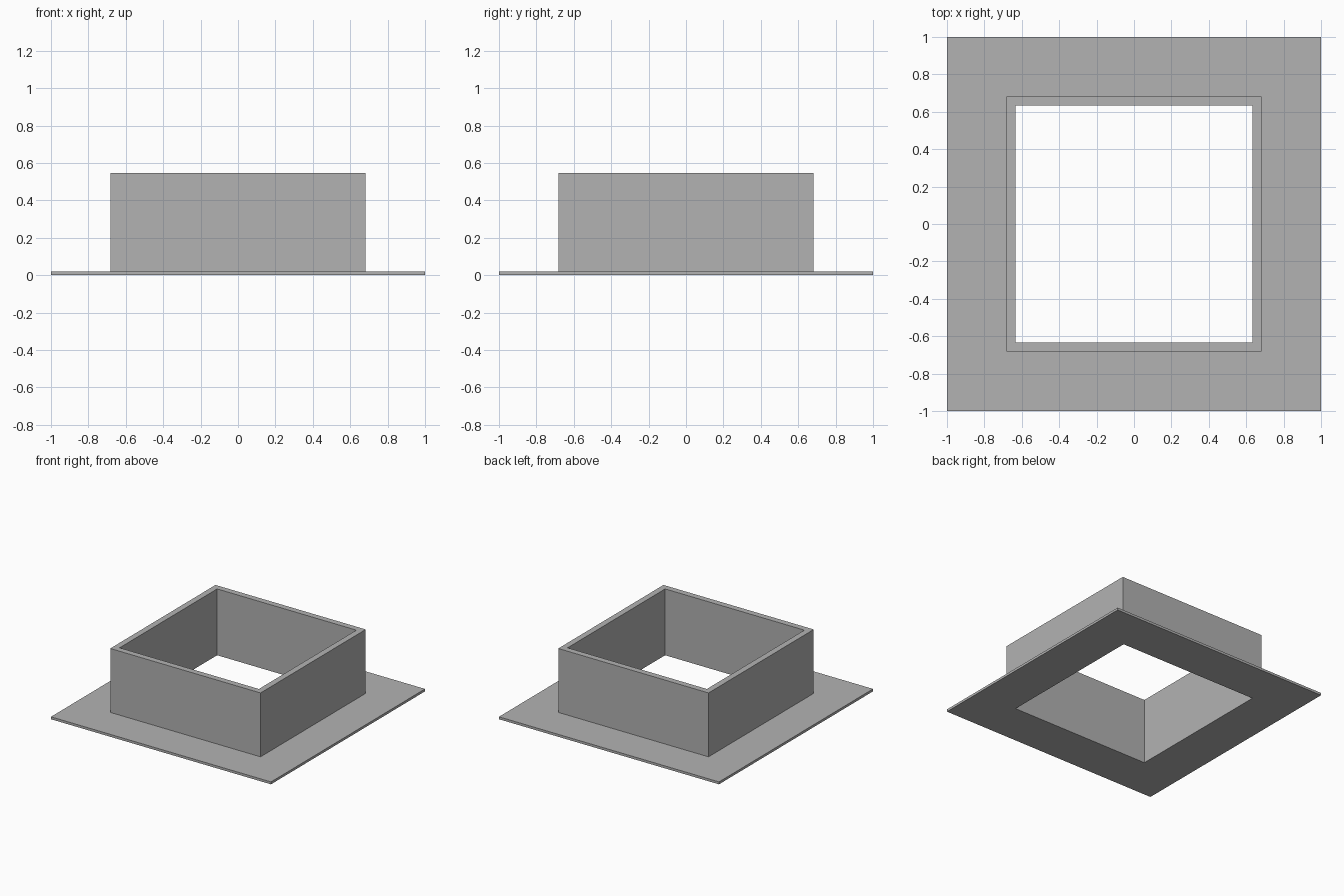
import bpy
import bmesh

cube = bpy.data.objects.get("Cube")
if cube:
    bpy.data.objects.remove(cube, do_unlink=True)

# Plain grey finish
grey = bpy.data.materials.new("plain_grey")
grey.use_nodes = True
colour = (0.448, 0.448, 0.448, 1)
grey.diffuse_color = colour
grey.node_tree.nodes["Principled BSDF"].inputs["Base Color"].default_value = colour

# Key sizes
flange_half, outer_half, inner_half = 1.0, 0.683, 0.633
flange_top, collar_top = 0.02, 0.545


def square_loft(name, profile):
    """Sweep a closed (half width, height) profile around a square."""
    bm = bmesh.new()
    corners = ((-1, -1), (1, -1), (1, 1), (-1, 1))
    rings = [[bm.verts.new((sx * r, sy * r, z)) for sx, sy in corners]
             for r, z in profile]
    for i, ring in enumerate(rings):
        above = rings[(i + 1) % len(rings)]
        for j in range(4):
            k = (j + 1) % 4
            bm.faces.new((ring[j], ring[k], above[k], above[j]))
    bmesh.ops.recalc_face_normals(bm, faces=bm.faces)
    mesh = bpy.data.meshes.new(name)
    bm.to_mesh(mesh)
    bm.free()
    mesh.materials.append(grey)
    obj = bpy.data.objects.new(name, mesh)
    bpy.context.collection.objects.link(obj)
    return obj


# Thin flange and upright square collar as one open-ended solid
square_loft("flanged_collar", [
    (inner_half, 0),
    (flange_half, 0),
    (flange_half, flange_top),
    (outer_half, flange_top),
    (outer_half, collar_top),
    (inner_half, collar_top),
])
